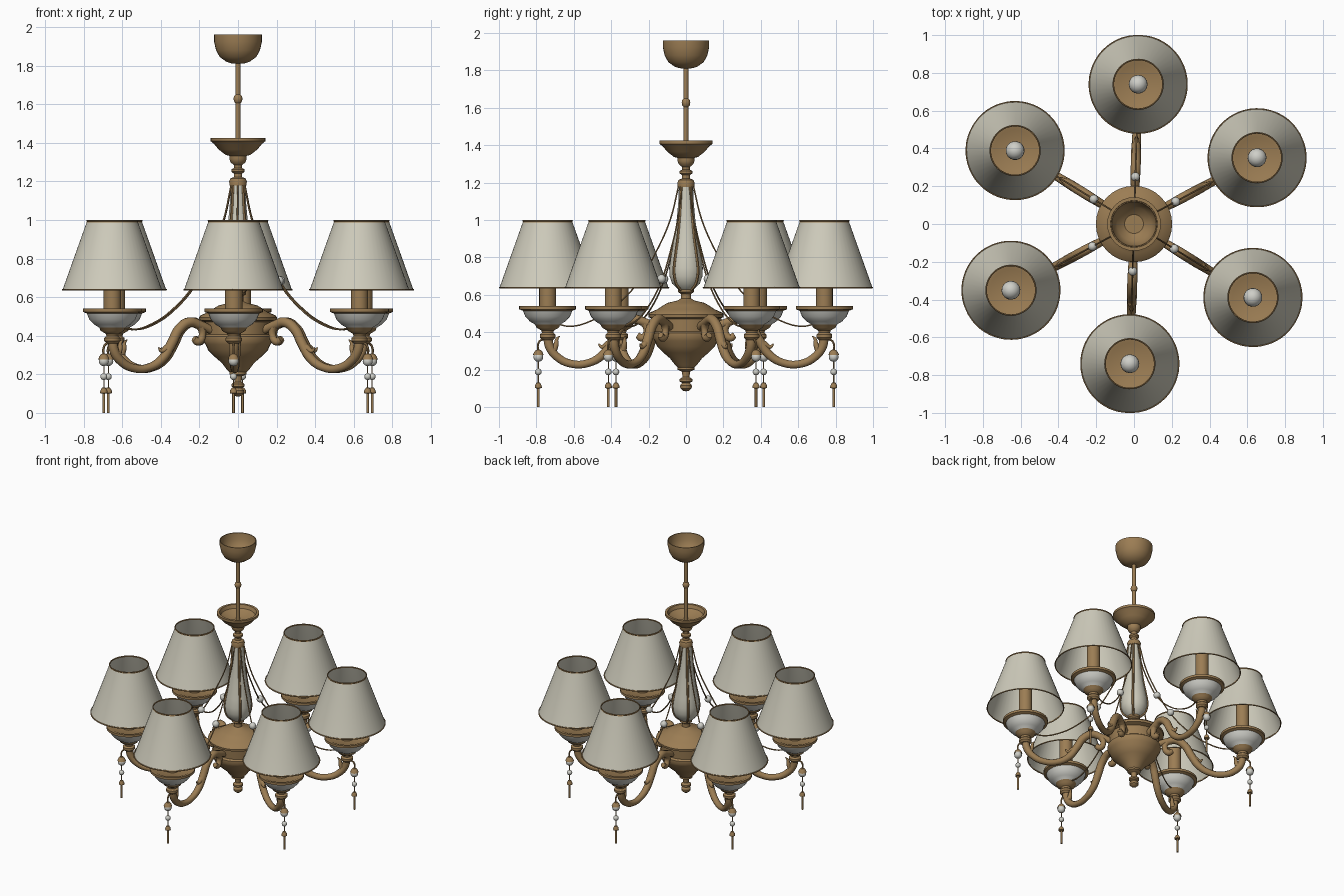
import bpy, bmesh, math
from mathutils import Matrix

def material(name, c):
    m = bpy.data.materials.new(name)
    m.diffuse_color = (*c, 1)
    return m

BRASS = material("antique_brass", (0.33, 0.205, 0.088))
CREAM = material("cream_fabric", (0.62, 0.60, 0.50))
PEARL = material("pale_glass", (0.62, 0.62, 0.575))
START = 28.3  # angle of the first arm

def place(name, me, angle=0):
    ob = bpy.data.objects.new(name, me)
    ob.rotation_euler.z = math.radians(angle)
    bpy.context.collection.objects.link(ob)
    return ob

def six(name, me):
    for k in range(6):
        place(f"{name}_{k + 1}", me, START + 60 * k)

def lathe(name, prof, mats, x=0, n=32, rule=None):
    """Turned mesh; rule(z) gives the material index of a face."""
    bm = bmesh.new()
    rings = []
    for r, z in prof:
        if r < 1e-5:
            rings.append([bm.verts.new((x, 0, z))] * n)
        else:
            rings.append([bm.verts.new((x + r * math.cos(2 * math.pi * i / n),
                                        r * math.sin(2 * math.pi * i / n), z)) for i in range(n)])
    for a, b in zip(rings, rings[1:]):
        for i in range(n):
            j = (i + 1) % n
            q = list(dict.fromkeys((a[i], a[j], b[j], b[i])))
            f = bm.faces.new(q)
            if rule:
                f.material_index = rule(f.calc_center_median().z)
    bmesh.ops.recalc_face_normals(bm, faces=bm.faces)
    return finish(name, bm, mats)

def finish(name, bm, mats):
    me = bpy.data.meshes.new(name)
    bm.to_mesh(me)
    bm.free()
    for m in mats:
        me.materials.append(m)
    me.shade_smooth()
    me.set_sharp_from_angle(angle=math.radians(35))
    return me

def tube(name, paths, depth, mat, res=3):
    """Smooth tubes through (x, y, z, radius factor) points."""
    cu = bpy.data.curves.new(name, 'CURVE')
    cu.dimensions = '3D'
    cu.bevel_depth, cu.bevel_resolution = depth, res
    cu.resolution_u, cu.use_fill_caps = 6, True
    for pts in paths:
        s = cu.splines.new('BEZIER')
        s.bezier_points.add(len(pts) - 1)
        for p, (x, y, z, w) in zip(s.bezier_points, pts):
            p.co, p.radius = (x, y, z), w
            p.handle_left_type = p.handle_right_type = 'AUTO'
    ob = place(name, cu)
    bpy.context.view_layer.update()
    me = bpy.data.meshes.new_from_object(ob.evaluated_get(bpy.context.evaluated_depsgraph_get()))
    bpy.data.objects.remove(ob)
    me.materials.clear()
    me.materials.append(mat)
    me.shade_smooth()
    me.set_sharp_from_angle(angle=math.radians(50))
    return me

def balls(name, items, mat):
    bm = bmesh.new()
    for x, z, r in items:
        bmesh.ops.create_uvsphere(bm, u_segments=16, v_segments=10, radius=r,
                                  matrix=Matrix.Translation((x, 0, z)))
    return finish(name, bm, [mat])

# ceiling canopy (hollow bowl) and hanging rod
place("ceiling_canopy", lathe("ceiling_canopy", [
    (0, 1.835), (0.05, 1.835), (0.09, 1.865), (0.112, 1.91), (0.118, 1.96), (0.124, 1.96),
    (0.124, 1.925), (0.114, 1.88), (0.095, 1.845), (0.06, 1.82), (0.035, 1.812), (0, 1.81)], [BRASS]))
place("hanging_rod", lathe("hanging_rod", [
    (0, 1.83), (0.013, 1.83), (0.013, 1.65), (0.021, 1.64), (0.023, 1.628), (0.021, 1.615),
    (0.013, 1.605), (0.013, 1.36), (0, 1.36)], [BRASS], n=16))

# upper dish and turned neck
place("upper_dish", lathe("upper_dish", [
    (0, 1.37), (0.06, 1.37), (0.115, 1.40), (0.125, 1.425), (0.142, 1.425), (0.142, 1.408),
    (0.125, 1.395), (0.10, 1.365), (0.065, 1.338), (0.045, 1.332), (0.045, 1.315), (0.038, 1.298),
    (0.022, 1.285), (0.02, 1.27), (0.034, 1.262), (0.034, 1.25), (0.022, 1.24), (0.022, 1.222),
    (0.04, 1.215), (0.046, 1.2), (0.044, 1.178), (0, 1.178)], [BRASS]))

# cream baluster with brass ribs
BAL = [(0.038, 1.18), (0.041, 1.1), (0.05, 1.0), (0.063, 0.9), (0.08, 0.81), (0.09, 0.745),
       (0.088, 0.70), (0.074, 0.66), (0.045, 0.632), (0.03, 0.62)]
place("baluster", lathe("baluster", BAL, [CREAM]))
ribs = []
for k in range(4):
    a = math.radians(45 + 90 * k)
    ribs.append([(r * math.cos(a), r * math.sin(a), z, 1) for r, z in BAL])
place("baluster_ribs", tube("baluster_ribs", ribs, 0.008, BRASS, 1))

# central hub with lower bowl and finial
place("hub", lathe("hub", [
    (0, 0.63), (0.042, 0.63), (0.042, 0.615), (0.028, 0.605), (0.028, 0.58), (0.045, 0.57),
    (0.10, 0.557), (0.12, 0.545), (0.155, 0.522), (0.195, 0.505), (0.202, 0.495), (0.2, 0.48),
    (0.17, 0.47), (0.165, 0.405), (0.178, 0.395), (0.178, 0.37), (0.168, 0.355), (0.155, 0.325),
    (0.12, 0.29), (0.085, 0.26), (0.058, 0.225), (0.045, 0.212), (0.045, 0.2), (0.022, 0.19),
    (0.018, 0.16), (0.034, 0.15), (0.034, 0.137), (0.02, 0.13), (0.032, 0.115), (0.03, 0.1),
    (0.015, 0.087), (0, 0.084)], [BRASS]))

# S-shaped arms with inner scroll and small leaves
six("arm", tube("arm", [
    [(0.16, 0, 0.43, 0.9), (0.225, 0, 0.455, 1), (0.285, 0, 0.47, 1.1), (0.345, 0, 0.435, 1.1),
     (0.39, 0, 0.36, 1.1), (0.445, 0, 0.28, 1), (0.525, 0, 0.235, 0.9), (0.61, 0, 0.231, 0.9),
     (0.685, 0, 0.265, 0.95), (0.728, 0, 0.32, 1.05), (0.74, 0, 0.39, 1.1)],
    [(0.28, 0, 0.47, 0.9), (0.225, 0, 0.45, 0.9), (0.21, 0, 0.40, 0.8), (0.235, 0, 0.37, 0.9),
     (0.26, 0, 0.385, 0.7)],
    [(0.39, 0, 0.35, 0.9), (0.42, 0, 0.335, 0.8), (0.45, 0, 0.322, 0.45), (0.468, 0, 0.338, 0.15)],
    [(0.71, 0, 0.30, 0.8), (0.695, 0, 0.335, 0.6), (0.69, 0, 0.365, 0.35), (0.675, 0, 0.38, 0.1)]],
    0.024, BRASS))

# drip dish: brass cup, pale glass body, brass rim
six("drip_dish", lathe("drip_dish", [
    (0, 0.36), (0.03, 0.36), (0.042, 0.372), (0.042, 0.388), (0.03, 0.398), (0.034, 0.41),
    (0.06, 0.425), (0.068, 0.442), (0.095, 0.458), (0.12, 0.485), (0.132, 0.515), (0.152, 0.523),
    (0.152, 0.54), (0.135, 0.54), (0.11, 0.528), (0, 0.525)], [BRASS, PEARL], x=0.74,
    rule=lambda z: 1 if 0.445 < z < 0.514 else 0))

# candle tube and bulb
six("candle_tube", lathe("candle_tube", [
    (0.045, 0.525), (0.045, 0.79), (0, 0.79)], [BRASS], x=0.74, n=20))
six("bulb", balls("bulb", [(0.74, 0.83, 0.05)], PEARL))

# lamp shade with brass trim at both edges
six("lamp_shade", lathe("lamp_shade", [
    (0.259, 0.635), (0.256, 0.643), (0.133, 0.988), (0.13, 1.0)], [CREAM, BRASS], x=0.74, n=48,
    rule=lambda z: 0 if 0.645 < z < 0.985 else 1))
six("shade_trim", tube("shade_trim", [
    [(0.74 + r * math.cos(t * math.pi / 12), r * math.sin(t * math.pi / 12), z, 1) for t in range(25)]
    for r, z in ((0.131, 0.996), (0.258, 0.639))], 0.004, BRASS, 1))

# draped chains with beads
six("draped_chain", tube("draped_chain", [
    [(0.04, 0, 1.18, 1), (0.085, 0, 1.0, 1), (0.16, 0, 0.83, 1), (0.25, 0, 0.675, 1),
     (0.38, 0, 0.54, 1), (0.51, 0, 0.46, 1), (0.62, 0, 0.432, 1), (0.69, 0, 0.445, 1)]],
    0.0045, BRASS, 1))
six("chain_bead", balls("chain_bead", [(0.25, 0.685, 0.024)], PEARL))

# hanging pendants below the outer end of each arm
P = 0.79
six("pendant_hook", tube("pendant_hook", [
    [(0.745, 0, 0.36, 1), (0.775, 0, 0.358, 1), (P, 0, 0.34, 1), (P, 0, 0.29, 1)],
    [(P, 0, 0.29, 0.5), (P, 0, 0.2, 0.5), (P, 0, 0.11, 0.5)]], 0.006, BRASS, 1))
six("pendant_beads", balls("pendant_beads", [(P, 0.268, 0.026), (P, 0.188, 0.018)], PEARL))
six("pendant_cap", lathe("pendant_cap", [
    (0, 0.308), (0.012, 0.306), (0.022, 0.295), (0.029, 0.278), (0.024, 0.285), (0, 0.298)],
    [BRASS], x=P, n=12))
six("pendant_drop", lathe("pendant_drop", [
    (0, 0.132), (0.01, 0.13), (0.018, 0.115), (0.019, 0.102), (0.007, 0.1), (0.007, 0), (0, 0)],
    [BRASS], x=P, n=12))
